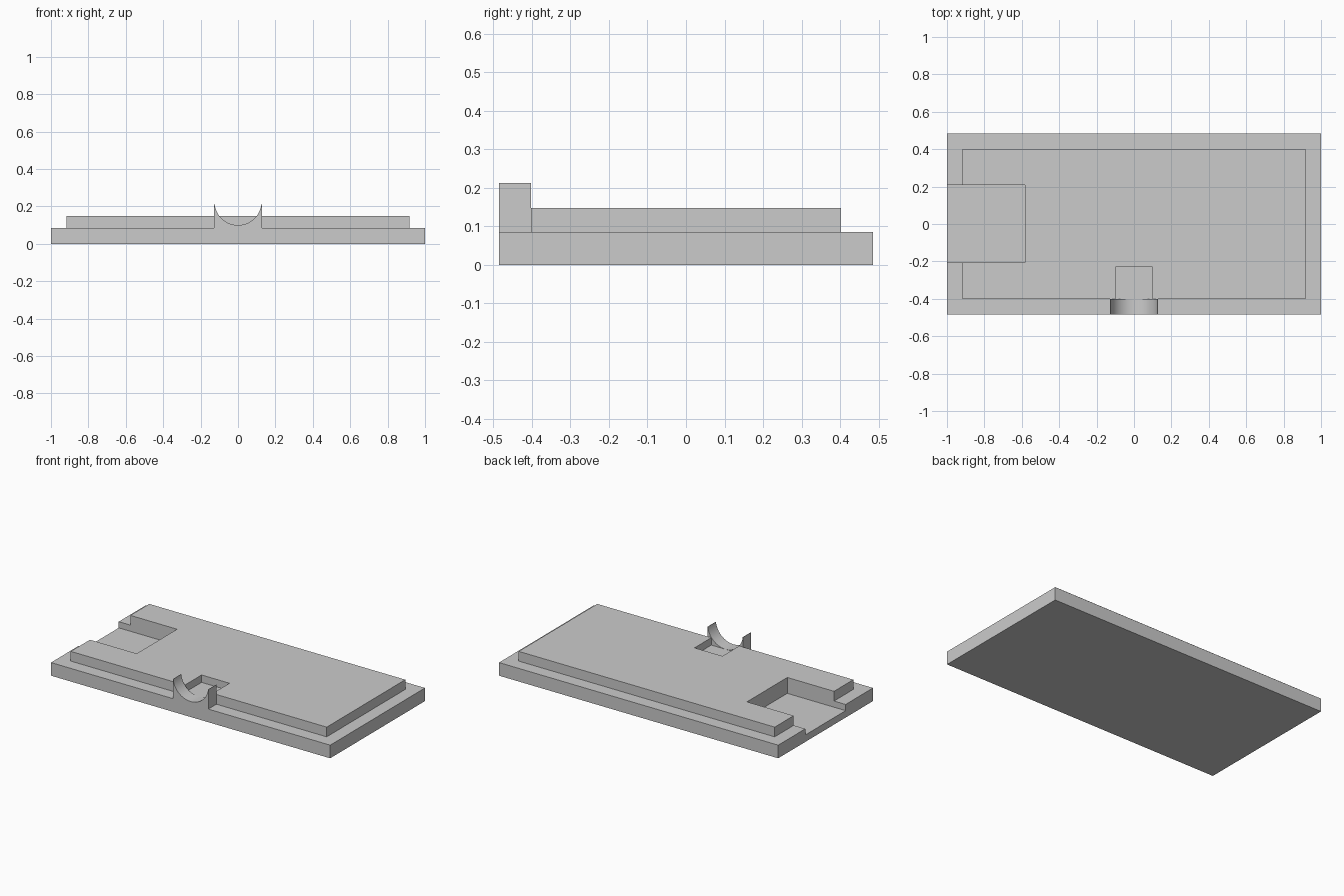
import bpy, bmesh, math

if "Cube" in bpy.data.objects:
    bpy.data.objects.remove(bpy.data.objects["Cube"])


def prism(name, pts, y0, y1):
    """Extrude an x/z profile along y."""
    bm = bmesh.new()
    face = bm.faces.new([bm.verts.new((x, y0, z)) for x, z in pts])
    ext = bmesh.ops.extrude_face_region(bm, geom=[face])
    moved = [v for v in ext["geom"] if isinstance(v, bmesh.types.BMVert)]
    bmesh.ops.translate(bm, verts=moved, vec=(0, y1 - y0, 0))
    bmesh.ops.recalc_face_normals(bm, faces=bm.faces)
    mesh = bpy.data.meshes.new(name)
    bm.to_mesh(mesh)
    bm.free()
    obj = bpy.data.objects.new(name, mesh)
    bpy.context.collection.objects.link(obj)
    return obj


def box(name, x0, x1, y0, y1, z0, z1):
    return prism(name, [(x0, z0), (x1, z0), (x1, z1), (x0, z1)], y0, y1)


def combine(target, tool, operation):
    """Apply a boolean and discard the tool."""
    mod = target.modifiers.new(operation, 'BOOLEAN')
    mod.object, mod.operation, mod.solver = tool, operation, 'EXACT'
    bpy.context.view_layer.objects.active = target
    bpy.ops.object.modifier_apply(modifier=mod.name)
    bpy.data.objects.remove(tool)


# Base plate with the stepped deck on top
plate = box("stepped_base_plate", -1, 1, -0.485, 0.485, 0, 0.085)
deck = box("raised_deck", -0.917, 0.917, -0.402, 0.402, 0.03, 0.148)
combine(plate, deck, 'UNION')

# Open pocket at the left end, and small recess behind the cradle
combine(plate, box("end_pocket", -1.2, -0.582, -0.205, 0.208, 0.045, 0.4), 'DIFFERENCE')
combine(plate, box("small_recess", -0.1, 0.1, -0.402, -0.23, 0.1, 0.4), 'DIFFERENCE')

# Cradle with a round groove, flush with the front edge
W, TOP, R, CZ = 0.127, 0.212, 0.126, 0.226
a0 = math.asin((CZ - TOP) / R)
N = 32
arc = []
for i in range(N + 1):
    a = a0 + (math.pi - 2 * a0) * i / N
    arc.append((R * math.cos(a), CZ - R * math.sin(a)))
outline = [(-W, 0.085), (W, 0.085), (W, TOP)] + arc + [(-W, TOP)]
cradle = prism("cradle", outline, -0.485, -0.402)

for obj in (plate, cradle):
    bpy.ops.object.select_all(action='DESELECT')
    obj.select_set(True)
    bpy.context.view_layer.objects.active = obj
    bpy.ops.object.shade_smooth_by_angle(angle=math.radians(30))
